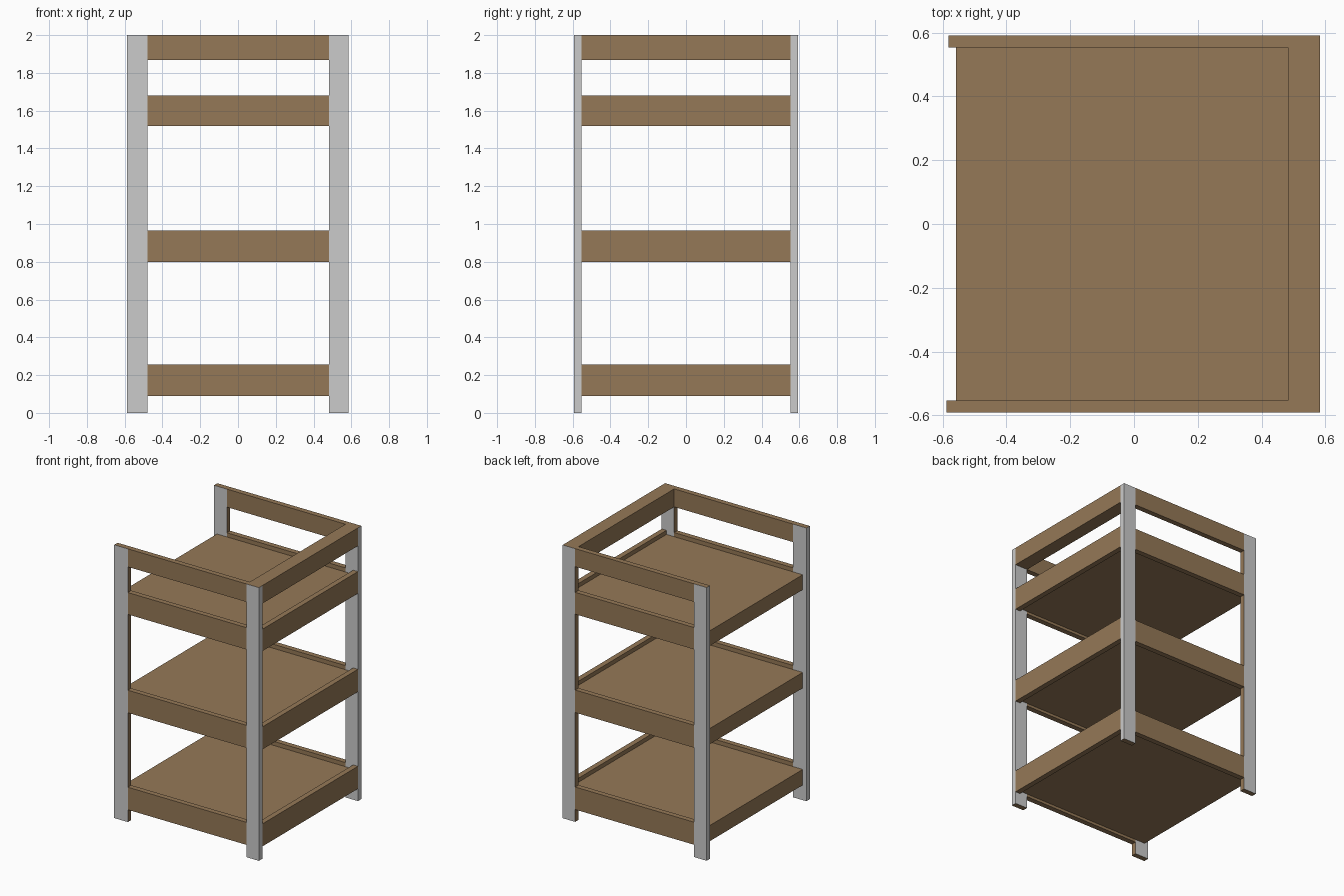
import bpy, bmesh

if "Cube" in bpy.data.objects:
    bpy.data.objects.remove(bpy.data.objects["Cube"])


def material(name, rgb):
    m = bpy.data.materials.new(name)
    m.diffuse_color = (*rgb, 1)
    m.use_nodes = True
    m.node_tree.nodes["Principled BSDF"].inputs["Base Color"].default_value = m.diffuse_color
    return m


wood = material("brown wood", (0.30, 0.19, 0.095))
paint = material("light grey", (0.60, 0.60, 0.60))


def box(name, x, y, z, mats=(wood,), rule=None):
    """Box from (min, max) pairs; rule picks a material index from a face normal."""
    bm = bmesh.new()
    bmesh.ops.create_cube(bm, size=1)
    for v in bm.verts:
        v.co = [r[0] if c < 0 else r[1] for c, r in zip(v.co, (x, y, z))]
    bm.normal_update()
    if rule:
        for f in bm.faces:
            f.material_index = rule(f.normal)
    me = bpy.data.meshes.new(name)
    bm.to_mesh(me)
    bm.free()
    for m in mats:
        me.materials.append(m)
    ob = bpy.data.objects.new(name, me)
    bpy.context.collection.objects.link(ob)
    return ob


OUT, IN = 0.592, 0.553          # outer and inner y of the frame
XL, XR = -0.478, 0.483          # inner x of the posts
RIGHT = 0.584                   # outer x on the right
TH = 0.039                      # rail thickness
ends = {"front": (-OUT, -IN), "back": (IN, OUT)}

# Posts: grey outside, bare wood on the inward x side, top and bottom
for end, y in ends.items():
    left = -0.588 if end == "front" else -0.582
    for side, x, s in (("left", (left, XL), -1), ("right", (XR, RIGHT), 1)):
        box(f"{end}_{side}_post", x, y, (0, 2), (wood, paint),
            lambda n, s=s: int(abs(n.y) > 0.5 or n.x * s > 0.5))

# Shelves: front, back and right rails around a panel open on the left
for name, z0, z1 in (("lower", 0.09, 0.255), ("middle", 0.80, 0.965), ("upper", 1.52, 1.68)):
    for end, y in ends.items():
        box(f"{name}_{end}_rail", (XL, XR), y, (z0, z1))
    box(f"{name}_right_rail", (RIGHT - TH, RIGHT), (-IN, IN), (z0, z1))
    box(f"{name}_shelf", (-0.558, RIGHT - TH), (-IN, IN), (z0 + 0.02, z1 - 0.03))

# Top guard rails: the right one is as wide as the posts
for end, y in ends.items():
    box(f"top_{end}_rail", (XL, XR), y, (1.868, 2))
box("top_right_rail", (XR, RIGHT), (-IN, IN), (1.868, 2))
